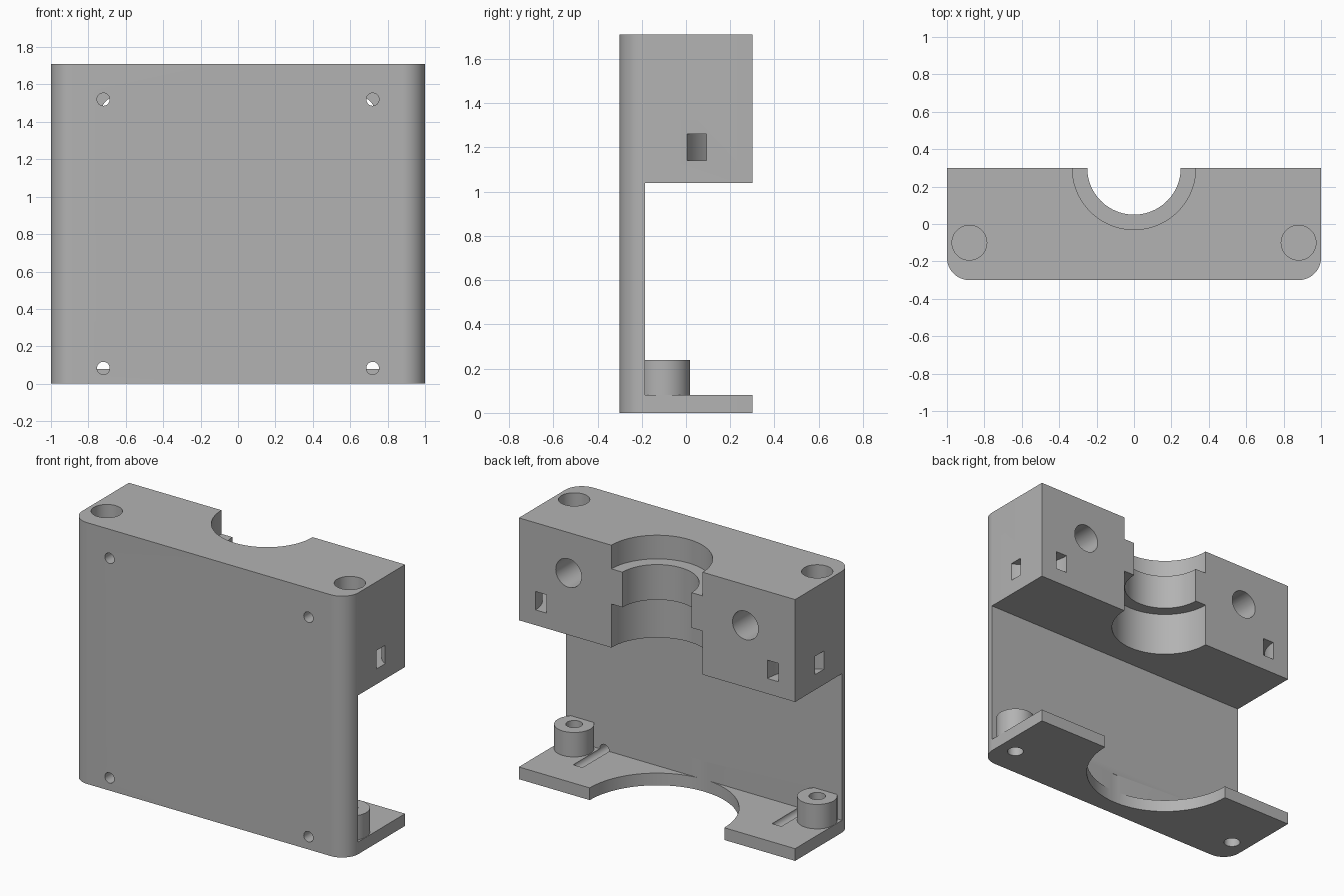
import bpy, bmesh, math
from mathutils import Matrix, Vector

cube = bpy.data.objects.get("Cube")
if cube:
    bpy.data.objects.remove(cube, do_unlink=True)

grey = bpy.data.materials.new("mid_grey")
grey.use_nodes = True
grey.diffuse_color = (0.45, 0.45, 0.45, 1)
grey.node_tree.nodes["Principled BSDF"].inputs["Base Color"].default_value = (0.45, 0.45, 0.45, 1)

W, BACK, FRONT, TOP = 1.0, 0.30, -0.30, 1.71
WALL = -0.185          # inner face of the front wall
FLOOR, BLOCK = 0.08, 1.04


def prism(name, outline, z0, z1):
    """Extrude a plan outline between two heights."""
    bm = bmesh.new()
    face = bm.faces.new([bm.verts.new((x, y, z0)) for x, y in outline])
    top = bmesh.ops.extrude_face_region(bm, geom=[face])["geom"]
    verts = [v for v in top if isinstance(v, bmesh.types.BMVert)]
    bmesh.ops.translate(bm, verts=verts, vec=(0, 0, z1 - z0))
    bmesh.ops.recalc_face_normals(bm, faces=bm.faces)
    return add(name, bm)


def rod(name, radius, start, end, sides=48):
    """Cylinder between two points."""
    a, b = Vector(start), Vector(end)
    turn = (b - a).to_track_quat("Z", "Y").to_matrix().to_4x4()
    bm = bmesh.new()
    bmesh.ops.create_cone(bm, cap_ends=True, segments=sides, radius1=radius, radius2=radius,
                          depth=(b - a).length, matrix=Matrix.Translation((a + b) / 2) @ turn)
    return add(name, bm)


def add(name, bm):
    mesh = bpy.data.meshes.new(name)
    bm.to_mesh(mesh)
    bm.free()
    mesh.materials.append(grey)
    obj = bpy.data.objects.new(name, mesh)
    bpy.context.scene.collection.objects.link(obj)
    return obj


def arc(cx, cy, r, a0, a1, n):
    return [(cx + r * math.cos(math.radians(a0 + (a1 - a0) * i / n)),
             cy + r * math.sin(math.radians(a0 + (a1 - a0) * i / n))) for i in range(n + 1)]


def combine(tool, operation="DIFFERENCE"):
    """Apply a boolean to the body and drop the tool."""
    mod = body.modifiers.new("cut", "BOOLEAN")
    mod.operation, mod.solver, mod.object = operation, "EXACT", tool
    tool.hide_render = True
    bpy.context.view_layer.update()
    result = bpy.data.meshes.new_from_object(body.evaluated_get(bpy.context.evaluated_depsgraph_get()))
    body.modifiers.clear()
    body.data = result
    bpy.data.objects.remove(tool, do_unlink=True)


# Body with rounded front corners
R = 0.12
plan = [(W, BACK), (-W, BACK)]
plan += arc(-W + R, FRONT + R, R, 180, 270, 16) + arc(W - R, FRONT + R, R, 270, 360, 16)
body = prism("bracket_body", plan, 0, TOP)

# Open space between floor and upper block
combine(prism("opening", [(-2, WALL), (2, WALL), (2, 1), (-2, 1)], FLOOR, BLOCK))

# Stepped half bore in the block and wide cutout in the floor
for radius, low, high in [(0.33, 1.555, 2), (0.25, 1.2, 1.65), (0.33, 0.9, 1.325), (0.487, -0.1, 0.2)]:
    combine(rod("bore", radius, (0, BACK, low), (0, BACK, high), 96))

for s in (-1, 1):
    px, py = 0.88 * s, -0.10
    # Floor boss with through hole, blind hole above it
    combine(rod("boss", 0.119, (px, py, 0.04), (px, py, 0.24)), "UNION")
    combine(rod("boss_hole", 0.05, (px, py, -0.1), (px, py, 0.4), 32))
    combine(rod("top_hole", 0.093, (px, py, 1.3), (px, py, 2)))
    # Blind hole from the back
    combine(rod("back_hole", 0.093, (0.64 * s, -0.10, 1.445), (0.64 * s, 0.5, 1.445)))
    # Small screw holes from the front, the lower ones grooving the floor
    for z in (0.083, 1.52):
        combine(rod("screw_hole", 0.034, (0.72 * s, -0.5, z), (0.72 * s, 0.09, z), 32))
    # Curved tie channel from side to back
    ring = arc(1.12, BACK, 0.32, 90, 270, 48) + arc(1.12, BACK, 0.24, 270, 90, 48)
    combine(prism("tie_channel", [(x * s, y) for x, y in ring], 1.14, 1.26))

# Smooth round surfaces, keep edges sharp
bpy.ops.object.select_all(action="DESELECT")
body.select_set(True)
bpy.context.view_layer.objects.active = body
bpy.ops.object.shade_smooth_by_angle(angle=math.radians(30))
